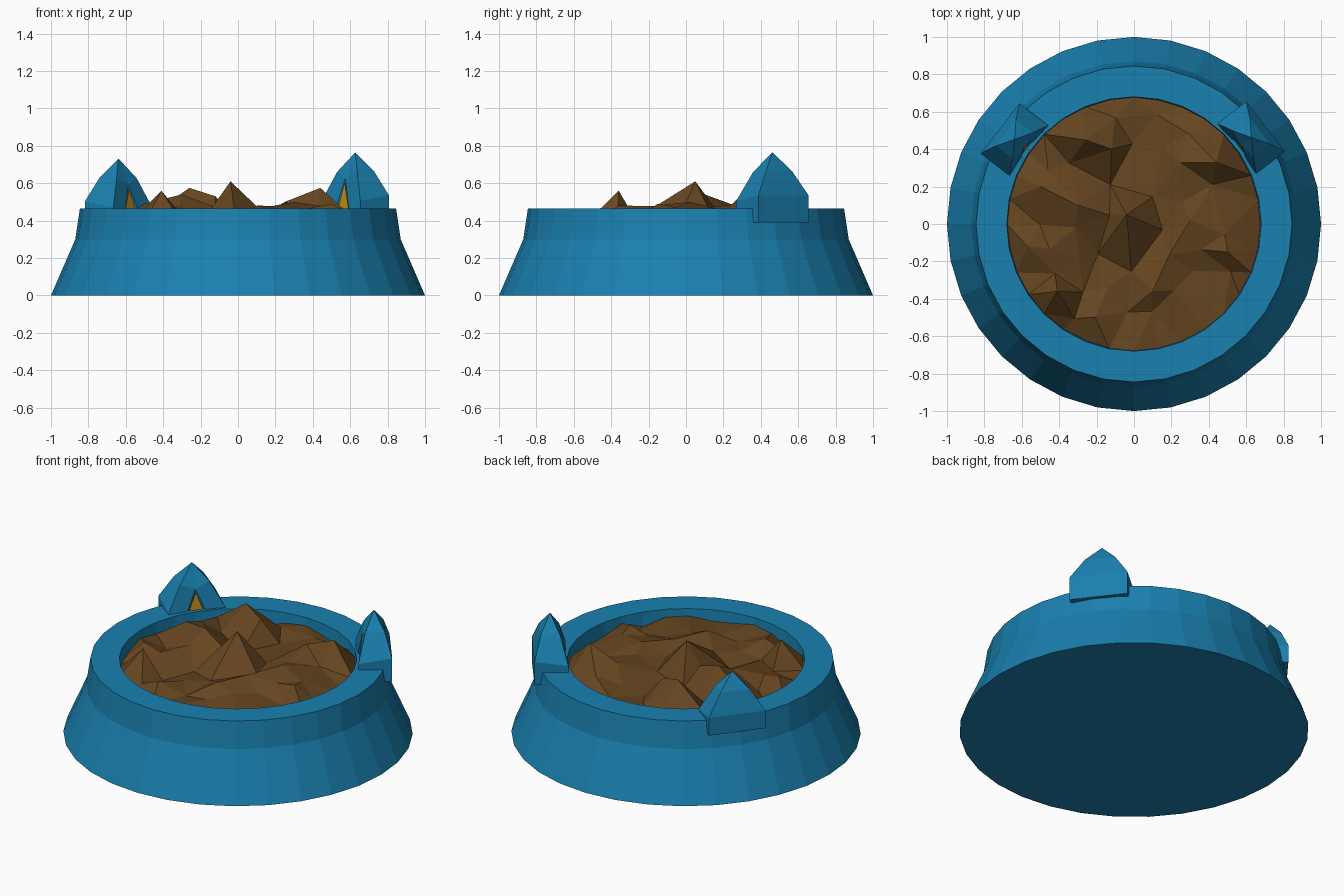
import bpy, bmesh, math, random
from mathutils import Vector
from mathutils.geometry import delaunay_2d_cdt

if "Cube" in bpy.data.objects:
    bpy.data.objects.remove(bpy.data.objects["Cube"])

random.seed(4)


def material(name, rgb):
    m = bpy.data.materials.new(name)
    m.diffuse_color = (*rgb, 1)
    m.use_nodes = True
    m.node_tree.nodes["Principled BSDF"].inputs["Base Color"].default_value = m.diffuse_color
    return m


blue = material("blue", (0.010, 0.215, 0.43))
brown = material("brown", (0.135, 0.062, 0.015))
gold = material("gold", (0.60, 0.29, 0.01))


def make(name, verts, faces, mat, fix_normals=True):
    me = bpy.data.meshes.new(name)
    me.from_pydata(verts, [], faces)
    if fix_normals:
        bm = bmesh.new()
        bm.from_mesh(me)
        bmesh.ops.recalc_face_normals(bm, faces=bm.faces)
        bm.to_mesh(me)
        bm.free()
    me.materials.append(mat)
    ob = bpy.data.objects.new(name, me)
    bpy.context.collection.objects.link(ob)
    return ob


# Bowl: lathed profile with 32 sides, closed below and at the inner floor
N = 32
profile = [(1.0, 0), (0.87, 0.30), (0.845, 0.466), (0.68, 0.466), (0.67, 0.30)]
verts = [(r * math.cos(2 * math.pi * i / N), r * math.sin(2 * math.pi * i / N), z)
         for r, z in profile for i in range(N)]
faces = [(k * N + i, k * N + (i + 1) % N, (k + 1) * N + (i + 1) % N, (k + 1) * N + i)
         for k in range(len(profile) - 1) for i in range(N)]
faces += [tuple(range(N)), tuple(range((len(profile) - 1) * N, len(profile) * N))]
make("bowl", verts, faces, blue)

# Food: craggy surface triangulated from a few main peaks, jittered filler and a rim ring
pts = [(-0.41, -0.36, 0.56), (-0.04, 0.05, 0.61), (-0.26, 0.45, 0.575), (0.44, 0.33, 0.575),
       (-0.12, 0.40, 0.53), (0.25, 0.33, 0.50), (0.30, 0.02, 0.50), (-0.30, 0.10, 0.54),
       (0.50, -0.15, 0.49), (-0.50, 0.20, 0.49), (0.10, -0.36, 0.48), (-0.10, 0.57, 0.42)]
for a in range(-4, 5):
    for b in range(-4, 5):
        x = a * 0.155 + random.uniform(-0.06, 0.06)
        y = b * 0.155 + random.uniform(-0.06, 0.06)
        if math.hypot(x, y) < 0.61 and all(math.hypot(x - p[0], y - p[1]) > 0.09 for p in pts):
            pts.append((x, y, random.uniform(0.39, 0.48)))
for i in range(N):
    t = 2 * math.pi * i / N
    pts.append((0.679 * math.cos(t), 0.679 * math.sin(t), random.uniform(0.37, 0.43)))
tris = delaunay_2d_cdt([Vector(p[:2]) for p in pts], [], [], 0, 1e-5)
src = tris[3]
make("food", [(v.x, v.y, pts[src[i][0]][2]) for i, v in enumerate(tris[0])],
     [tuple(f) for f in tris[2]], brown, False)


# Ears: u runs along the rim, v points outward, with a notch holding the gold lining
def ear(name, side, dx, dy, dz):
    def place(p):
        u, v, z = p
        return (side * (0.627 + dx + 0.61 * u + 0.79 * v), 0.462 + dy - 0.79 * u + 0.61 * v,
                z + (dz if z > 0.4 else 0))

    w, d, lo = 0.17, 0.097, 0.39
    shell = [(-w, -d, lo), (w, -d, lo), (w, d, lo), (-w, d, lo),
             (-w, -d, 0.505), (w, -d, 0.505), (w, d, 0.535), (-w, d, 0.535),
             (-0.088, -0.055, 0.66), (0.088, -0.055, 0.66), (0.088, 0.058, 0.665), (-0.088, 0.058, 0.665),
             (0, 0, 0.765),
             (-0.085, -d, lo), (0.085, -d, lo), (0, -0.068, 0.625), (0, -0.02, lo)]
    fs = [(0, 13, 4), (4, 13, 15, 8), (8, 15, 12), (1, 5, 14), (5, 9, 15, 14), (9, 12, 15),
          (13, 16, 15), (14, 15, 16),
          (1, 2, 6, 5), (2, 3, 7, 6), (3, 0, 4, 7),
          (5, 6, 10, 9), (6, 7, 11, 10), (7, 4, 8, 11),
          (9, 10, 12), (10, 11, 12), (11, 8, 12),
          (0, 3, 16, 13), (3, 2, 16), (2, 1, 14, 16)]
    make(name + "_ear", [place(p) for p in shell], fs, blue)
    lining = [(-0.07, -0.086, lo), (0.07, -0.086, lo), (0, -0.072, 0.605), (0, -0.025, lo)]
    make(name + "_ear_lining", [place(p) for p in lining],
         [(0, 1, 2), (1, 3, 2), (3, 0, 2), (0, 3, 1)], gold)


ear("right", 1, 0, 0, 0)
ear("left", -1, 0.012, -0.01, -0.033)
